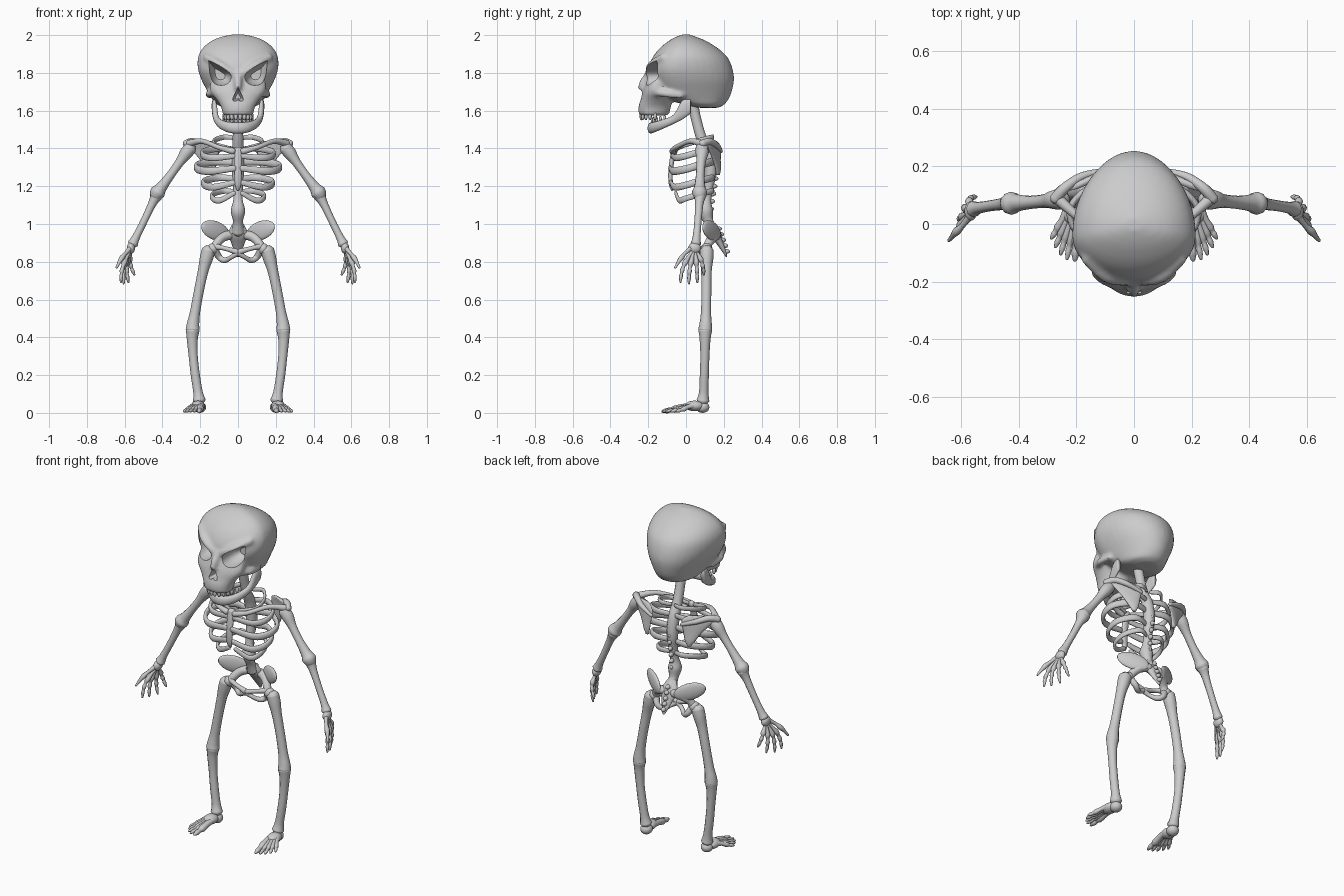
import bpy, bmesh, math
from mathutils import Vector, Matrix


def catmull(pts, n=5):
    # smooth interpolation of tuples of any length
    out = []
    for i in range(len(pts) - 1):
        a, b, c, d = pts[max(i - 1, 0)], pts[i], pts[i + 1], pts[min(i + 2, len(pts) - 1)]
        for k in range(n):
            t = k / n
            out.append(tuple(0.5 * (2 * q + (r - p) * t + (2 * p - 5 * q + 4 * r - s) * t * t
                                    + (3 * q - p - 3 * r + s) * t ** 3)
                             for p, q, r, s in zip(a, b, c, d)))
    return out + [pts[-1]]


def loft(bm, rings):
    vs = [[bm.verts.new(p) for p in ring] for ring in rings]
    n = len(vs[0])
    for a, b in zip(vs, vs[1:]):
        for i in range(n):
            bm.faces.new((a[i], a[(i + 1) % n], b[(i + 1) % n], b[i]))
    bm.faces.new(vs[0])
    bm.faces.new(vs[-1])


def tube(bm, pts, flat=(1, 1), sides=12, n=5):
    # swept bone through points (x, y, z, radius) with rounded ends
    s = catmull(pts, n)
    p = [Vector(q[:3]) for q in s]
    r = [q[3] for q in s]
    whole = p[-1] - p[0]
    ref = Vector((0, 1, 0)) if abs(whole.z) > 0.6 * whole.length else Vector((0, 0, 1))
    tan = [(p[min(i + 1, len(p) - 1)] - p[max(i - 1, 0)]).normalized() for i in range(len(p))]
    st = [(p[0] - tan[0] * r[0] * .6, tan[0], r[0] * .55)] + list(zip(p, tan, r))
    st.append((p[-1] + tan[-1] * r[-1] * .6, tan[-1], r[-1] * .55))
    rings = []
    for c, t, rad in st:
        u = t.cross(ref).normalized()
        v = u.cross(t)
        rings.append([c + u * rad * flat[0] * math.cos(a) + v * rad * flat[1] * math.sin(a)
                      for a in (2 * math.pi * k / sides for k in range(sides))])
    loft(bm, rings)


def ball(bm, loc, scale, rot=None, seg=16):
    m = Matrix.Translation(loc) @ (rot or Matrix()) @ Matrix.Diagonal((*scale, 1))
    bmesh.ops.create_uvsphere(bm, u_segments=seg, v_segments=seg // 2 + 2, radius=1, matrix=m)


def finish(bm, name, mirror=True):
    bmesh.ops.recalc_face_normals(bm, faces=bm.faces)
    for f in bm.faces:
        f.smooth = True
    me = bpy.data.meshes.new(name)
    bm.to_mesh(me)
    bm.free()
    ob = bpy.data.objects.new(name, me)
    bpy.context.collection.objects.link(ob)
    if mirror:
        ob.modifiers.new("mirror", 'MIRROR').use_mirror_merge = False
    return ob


def tubes(name, paths, mirror=True, **kw):
    bm = bmesh.new()
    for p in paths:
        tube(bm, p, **kw)
    return finish(bm, name, mirror)


# skull: cranium and face stacked from (z, front, back, half width), fused by remesh
def stack(bm, rows):
    rings = []
    for z, yf, yb, w in catmull(rows, 3):
        yc = yf + .35 * (yb - yf)
        rings.append([(w * math.cos(a), yc + math.sin(a) * ((yb - yc) if math.sin(a) > 0 else (yc - yf)), z)
                      for a in (2 * math.pi * k / 40 for k in range(40))])
    loft(bm, rings)


bm = bmesh.new()
stack(bm, [(1.615, .07, .17, .06), (1.63, 0, .20, .11), (1.66, -.10, .225, .135), (1.70, -.16, .242, .16),
           (1.76, -.19, .254, .192), (1.82, -.20, .247, .212), (1.88, -.178, .222, .212),
           (1.93, -.14, .17, .188), (1.97, -.09, .105, .14), (1.992, -.05, .05, .085), (2.003, -.02, .02, .03)])
stack(bm, [(1.80, -.19, -.05, .13), (1.74, -.215, -.05, .148), (1.70, -.23, -.06, .145),
           (1.66, -.24, -.07, .115), (1.62, -.252, -.08, .09), (1.575, -.25, -.09, .08)])
tube(bm, [(0, -.19, 1.80, .022), (0, -.222, 1.755, .022), (0, -.242, 1.72, .016)])
for s in (1, -1):
    tube(bm, [(s * .03, -.2, 1.80, .018), (s * .10, -.183, 1.845, .02), (s * .17, -.115, 1.885, .02)])
    tube(bm, [(s * .10, -.185, 1.70, .022), (s * .15, -.11, 1.69, .02), (s * .152, -.02, 1.68, .016)])
skull = finish(bm, "skull", False)
rm = skull.modifiers.new("fuse", 'REMESH')
rm.mode, rm.voxel_size, rm.use_smooth_shade = 'VOXEL', .011, True
sm = skull.modifiers.new("soften", 'SMOOTH')
sm.factor, sm.iterations = .5, 4

# eye and nose hollows cut into the skull
eye = [(.158, 1.868), (.10, 1.838), (.048, 1.802), (.038, 1.775), (.05, 1.748), (.085, 1.735), (.125, 1.745), (.15, 1.79)]
nose = [(0, 1.72), (.016, 1.69), (.028, 1.658), (.014, 1.65), (0, 1.658), (-.014, 1.65), (-.028, 1.658), (-.016, 1.69)]
bm = bmesh.new()


def hollow(poly, stations, flip=1):
    poly = catmull(poly + [poly[0]], 4)[:-1]
    cx, cz = (sum(p[i] for p in poly) / len(poly) for i in (0, 1))
    loft(bm, [[(flip * (cx + (x - cx) * k), y, cz + (z - cz) * k) for x, z in poly] for y, k in stations])


for s in (1, -1):
    hollow(eye, [(-.32, 1.05), (-.17, 1), (-.11, .85), (-.075, .45)], s)
hollow(nose, [(-.32, 1), (-.22, 1), (-.185, .5)])
cutter = finish(bm, "hollow_cutter", False)
cutter.hide_render = True
bo = skull.modifiers.new("hollows", 'BOOLEAN')
bo.operation, bo.object, bo.solver = 'DIFFERENCE', cutter, 'EXACT'
me = bpy.data.meshes.new_from_object(skull.evaluated_get(bpy.context.evaluated_depsgraph_get()))
skull.modifiers.clear()
skull.data = me
me.polygons.foreach_set("use_smooth", [True] * len(me.polygons))
me.set_sharp_from_angle(angle=math.radians(40))
bpy.data.objects.remove(cutter)

# lower jaw: horseshoe ribbon of (x, y, bottom, top, half thickness)
half = [(.128, .025, 1.585, 1.665, .012), (.124, -.02, 1.553, 1.655, .014), (.114, -.065, 1.53, 1.58, .015),
        (.09, -.125, 1.503, 1.553, .017), (.05, -.17, 1.484, 1.54, .018), (0, -.186, 1.478, 1.538, .018)]
st = catmull(half + [(-h[0], *h[1:]) for h in half[-2::-1]], 5)
rings = []
for i, (x, y, zb, zt, th) in enumerate(st):
    a, b = st[max(i - 1, 0)], st[min(i + 1, len(st) - 1)]
    nrm = Vector((b[1] - a[1], a[0] - b[0], 0)).normalized()
    rings.append([Vector((x, y, (zb + zt) / 2 + (zt - zb) / 2 * math.sin(t))) + nrm * th * math.cos(t)
                  for t in (2 * math.pi * k / 12 for k in range(12))])
bm = bmesh.new()
loft(bm, rings)
finish(bm, "lower_jaw", False)

# teeth in two arches
bm = bmesh.new()
for k in range(10):
    a = math.radians(-81 + 18 * k)
    ball(bm, (.073 * math.sin(a), -.15 - .088 * math.cos(a), 1.57), (.011, .009, .021), seg=8)
    ball(bm, (.074 * math.sin(a), -.10 - .079 * math.cos(a), 1.548 + .012 * (1 - math.cos(a))), (.010, .008, .018), seg=8)
finish(bm, "teeth", False)

# spine, sacrum, sternum
tubes("spine", [[(0, .03, 1.67, .03), (0, .05, 1.57, .027), (0, .08, 1.46, .028), (0, .115, 1.38, .032),
                 (0, .13, 1.28, .032), (0, .12, 1.20, .026), (0, .11, 1.13, .024), (0, .105, 1.07, .038),
                 (0, .12, 1.01, .026), (0, .145, .96, .036)]], False)
tubes("sacrum", [[(0, .135, 1.0, .03), (0, .155, .95, .052), (0, .18, .90, .036), (0, .205, .85, .018),
                  (0, .213, .83, .009)]], False, flat=(1, .5))
bm = bmesh.new()
for i in range(5):
    ball(bm, (0, .17 + .011 * i, .975 - .03 * i), (.014, .02, .013), seg=10)
for i in range(9):
    ball(bm, (0, .15 - .012 * abs(i - 3) / 2, 1.36 - .04 * i), (.012, .022, .014), seg=10)
finish(bm, "spine_knobs", False)
tubes("sternum", [[(0, -.06, 1.39, .028), (0, -.072, 1.35, .022), (0, -.082, 1.27, .02), (0, -.08, 1.21, .018),
                   (0, -.074, 1.18, .008)]], False, flat=(1, .6))

# ribs: (height, half width, front y, rise of front end, band size)
ribs = []
for z, w, yf, up, r in [(1.425, .13, -.05, -.03, .014), (1.365, .19, -.072, -.005, .018), (1.295, .222, -.085, .0, .021),
                        (1.21, .185, -.08, .01, .019), (1.14, .14, -.055, .025, .016)]:
    ribs.append([(.015, .125, z + .03, r * .8), (w * .55, .14, z + .035, r), (w * .95, .075, z + .018, r),
                 (w * .97, 0, z - .004, r), (w * .68, yf + .02, z - .015, r), (.02, yf, z + up, r * .8)])
tubes("ribs", ribs, flat=(.55, 1), sides=10)

# shoulder girdle
tubes("collar_bone", [[(.025, -.07, 1.385, .018), (.1, -.055, 1.405, .013), (.19, .02, 1.438, .014), (.262, .085, 1.425, .02)]])
bm = bmesh.new()
u, n = Vector((.92, -.39, 0)), Vector((.39, .92, 0))
loft(bm, [[Vector((x, y, z)) + u * w * math.cos(a) + n * .011 * math.sin(a)
           for a in (2 * math.pi * k / 16 for k in range(16))]
          for x, y, z, w in catmull([(.14, .168, 1.26, .01), (.145, .17, 1.29, .028), (.155, .162, 1.34, .05),
                                     (.17, .153, 1.39, .078), (.18, .145, 1.42, .085), (.18, .14, 1.44, .05)], 3)])
tube(bm, [(.10, .185, 1.385, .010), (.18, .165, 1.415, .015), (.24, .125, 1.437, .018), (.275, .085, 1.425, .02)])
finish(bm, "shoulder_blade")

# arms
tubes("upper_arm", [[(.25, .085, 1.405, .034), (.275, .085, 1.375, .034), (.31, .08, 1.325, .024), (.36, .075, 1.255, .023),
                     (.405, .073, 1.195, .03), (.425, .072, 1.168, .04), (.438, .072, 1.145, .032)]])
tubes("forearm", [[(.432, .075, 1.15, .033), (.455, .07, 1.105, .022), (.50, .063, 1.01, .019), (.54, .056, .93, .021),
                   (.557, .052, .895, .028)]])

# hands: palm knot, four fingers fanned from the wrist, thumb
bm = bmesh.new()
ball(bm, (.567, .045, .872), (.022, .034, .03))
wrist = Vector((.565, .045, .87))
for tip in [(.62, -.03, .692), (.605, .015, .684), (.58, .06, .69), (.548, .095, .73)]:
    tip = Vector(tip)
    bow = Vector((.015, (tip.y - .045) * .25, 0))
    tube(bm, [(*(wrist.lerp(tip, t) + bow * math.sin(math.pi * t)), r) for t, r in
              [(0, .012), (.2, .009), (.42, .015), (.53, .009), (.66, .012), (.75, .008), (.84, .01), (1, .005)]], sides=8, n=3)
tube(bm, [(.568, .03, .875, .014), (.595, -.005, .845, .010), (.615, -.025, .82, .014), (.63, -.042, .795, .009),
          (.643, -.058, .768, .006)], sides=8)
finish(bm, "hand")

# pelvis: oval wing, hip socket and the two lower rings
bm = bmesh.new()
u = Vector((.80, -.5, .3)).normalized()
v = (Vector((0, 0, 1)) - u * u.z).normalized()
rot = Matrix((u, v, u.cross(v))).transposed().to_4x4()
ball(bm, (.12, .135, .965), (.092, .05, .017), rot, 20)
tube(bm, [(.03, .165, .945, .024), (.08, .145, .93, .025), (.11, .12, .90, .023), (.125, .11, .87, .024)])
tube(bm, [(.122, .112, .865, .02), (.10, .13, .825, .017), (.07, .115, .808, .015), (.035, .09, .825, .012), (.004, .08, .845, .016)])
tube(bm, [(.122, .105, .88, .018), (.075, .085, .872, .012), (.004, .078, .852, .016)])
finish(bm, "pelvis")

# legs
tubes("thigh_bone", [[(.155, .11, .862, .036), (.167, .11, .82, .035), (.185, .108, .75, .028), (.208, .108, .64, .026),
                      (.228, .106, .53, .027), (.238, .104, .47, .033), (.24, .102, .44, .037)]])
bm = bmesh.new()
ball(bm, (.135, .11, .868), (.03, .03, .03))
finish(bm, "hip_ball")
tubes("shin_bone", [[(.24, .102, .435, .036), (.242, .101, .39, .029), (.237, .1, .30, .024), (.226, .097, .2, .024),
                     (.212, .094, .11, .025), (.205, .09, .065, .034)]])

# feet: heel, arch and five spread toes
bm = bmesh.new()
ball(bm, (.203, .088, .03), (.034, .036, .03))
ball(bm, (.212, .045, .037), (.038, .05, .028))
for i, (x, y) in enumerate([(.205, -.125), (.233, -.122), (.255, -.105), (.273, -.08), (.287, -.05)]):
    bx = .193 + .010 * i
    r = .017 if i == 0 else .012
    tube(bm, [(bx, .04, .038, .018), (bx + (x - bx) * .3, .04 + (y - .04) * .3, .032, r), (bx + (x - bx) * .58, .04 + (y - .04) * .58, .02, r * 1.15),
              (bx + (x - bx) * .72, .04 + (y - .04) * .72, .016, r * .75), (bx + (x - bx) * .85, .04 + (y - .04) * .85, .012, r * .85),
              (x, y, .008, r * .45)], sides=8, n=3)
finish(bm, "foot")
